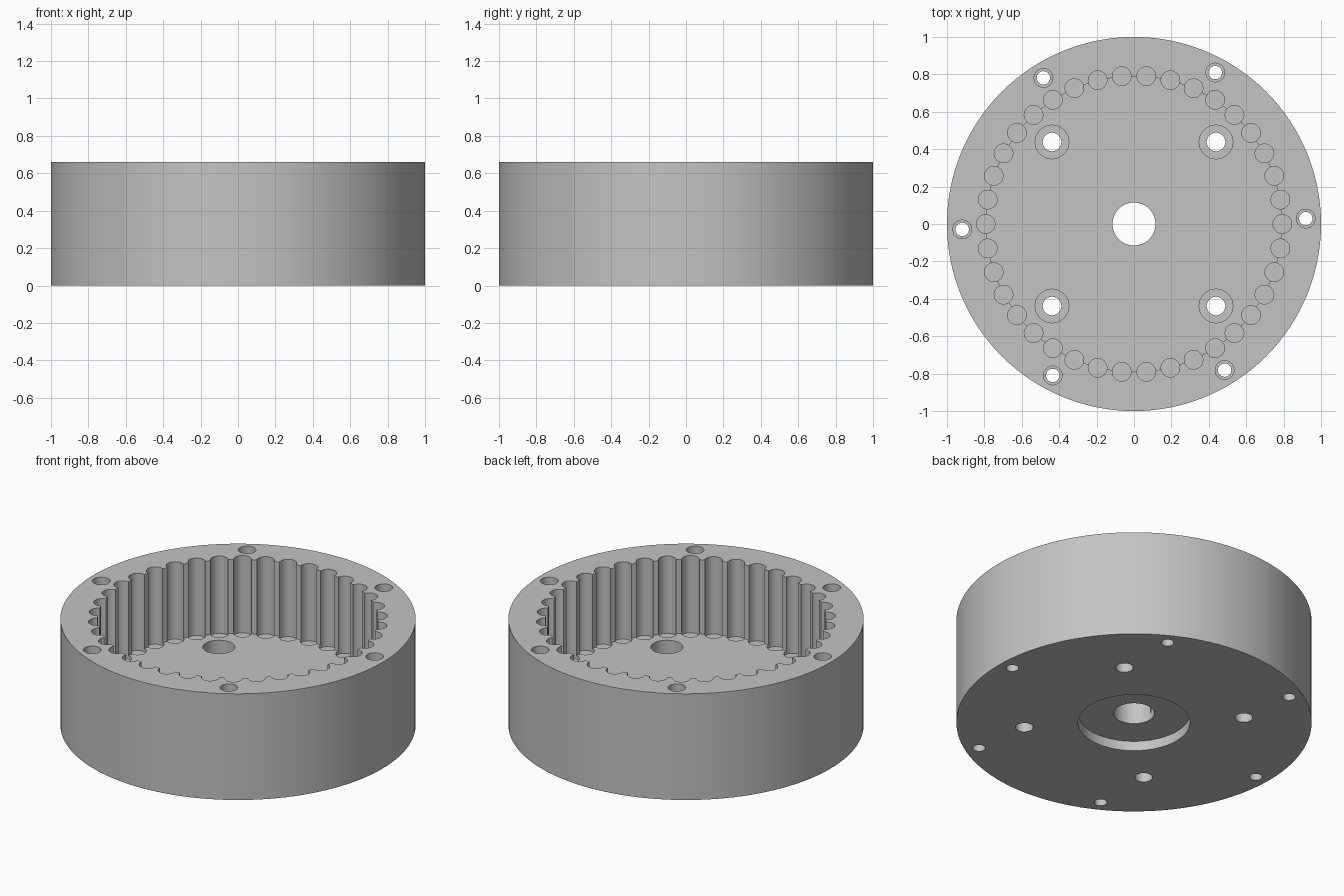
import bpy
import bmesh
from math import cos, sin, radians, tau
from mathutils import Matrix

cube = bpy.data.objects.get("Cube")
if cube:
    bpy.data.objects.remove(cube, do_unlink=True)

HEIGHT = 0.66
FLOOR = 0.2
BELOW, ABOVE = -0.1, HEIGHT + 0.1

grey = bpy.data.materials.new("machined grey")
grey.use_nodes = True
colour = (0.55, 0.55, 0.55, 1)
grey.diffuse_color = colour
grey.node_tree.nodes["Principled BSDF"].inputs["Base Color"].default_value = colour


def cylinders(name, spots, radius, low, high, sides):
    """One object holding an upright cylinder at every spot."""
    bm = bmesh.new()
    for x, y in spots:
        bmesh.ops.create_cone(
            bm, cap_ends=True, segments=sides, radius1=radius, radius2=radius,
            depth=high - low, matrix=Matrix.Translation((x, y, (low + high) / 2)))
    mesh = bpy.data.meshes.new(name)
    bm.to_mesh(mesh)
    bm.free()
    mesh.materials.append(grey)
    obj = bpy.data.objects.new(name, mesh)
    bpy.context.collection.objects.link(obj)
    return obj


def ring(count, radius, start=0):
    angles = [radians(start) + tau * i / count for i in range(count)]
    return [(radius * cos(a), radius * sin(a)) for a in angles]


def cut(target, *shape):
    """Subtract a set of cylinders, then discard the cutter."""
    cutter = cylinders(*shape)
    cutter.hide_render = True
    bpy.context.view_layer.objects.active = target
    mod = target.modifiers.new(cutter.name, 'BOOLEAN')
    mod.operation = 'DIFFERENCE'
    mod.solver = 'EXACT'
    mod.object = cutter
    bpy.ops.object.modifier_apply(modifier=mod.name)
    bpy.data.objects.remove(cutter, do_unlink=True)


centre = [(0, 0)]
corners = ring(4, 0.62, 45)
rim = ring(6, 0.919, 1.8)

# Round body with an open cavity and pin grooves around its wall
housing = cylinders("ring_housing", centre, 1.0, 0, HEIGHT, 128)
cut(housing, "cavity", centre, 0.79, FLOOR, ABOVE, 152)
cut(housing, "pin_grooves", ring(38, 0.793), 0.05, FLOOR - 0.02, ABOVE, 32)

# Shaft hole and the bearing recess underneath
cut(housing, "shaft_hole", centre, 0.115, BELOW, ABOVE, 48)
cut(housing, "bearing_recess", centre, 0.315, BELOW, 0.06, 96)

# Counterbored mounting holes in the floor
cut(housing, "mount_holes", corners, 0.05, BELOW, ABOVE, 32)
cut(housing, "mount_counterbores", corners, 0.09, 0.1, ABOVE, 32)

# Stepped bolt holes through the rim
cut(housing, "rim_holes", rim, 0.036, BELOW, ABOVE, 32)
cut(housing, "rim_counterbores", rim, 0.05, FLOOR, ABOVE, 32)

bpy.ops.object.select_all(action='DESELECT')
housing.select_set(True)
bpy.context.view_layer.objects.active = housing
bpy.ops.object.shade_smooth_by_angle(angle=radians(30))
